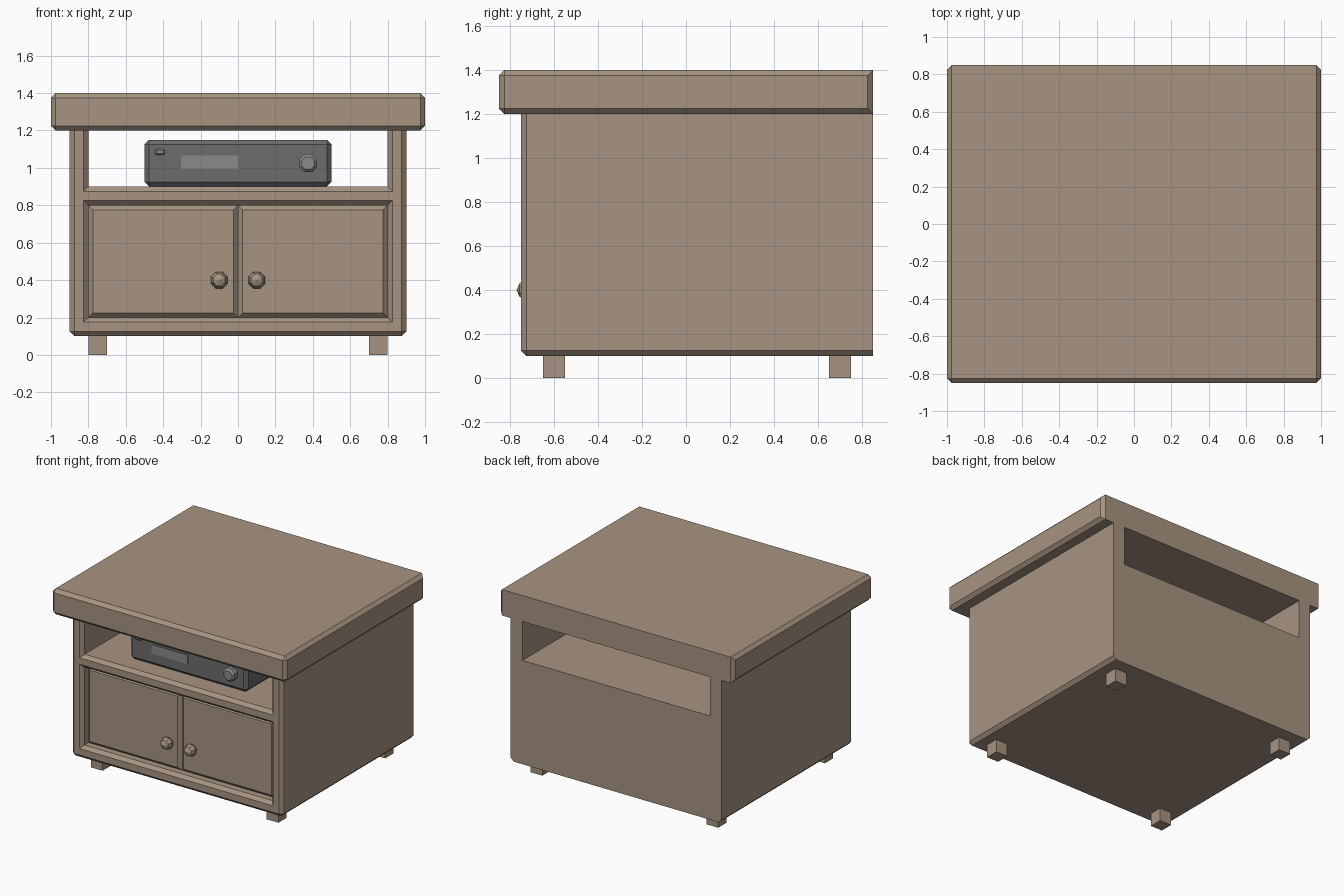
import bpy, bmesh
from math import pi
from mathutils import Matrix

if "Cube" in bpy.data.objects:
    bpy.data.objects.remove(bpy.data.objects["Cube"])


def material(name, rgb):
    m = bpy.data.materials.new(name)
    m.diffuse_color = (*rgb, 1)
    m.use_nodes = True
    m.node_tree.nodes["Principled BSDF"].inputs["Base Color"].default_value = m.diffuse_color
    return m


WOOD = material("wood", (0.386, 0.296, 0.223))
DARK = material("dark_grey", (0.15, 0.15, 0.15))
LIGHT = material("light_grey", (0.26, 0.255, 0.26))


def finish(name, bm, mat):
    bmesh.ops.recalc_face_normals(bm, faces=bm.faces)
    me = bpy.data.meshes.new(name)
    bm.to_mesh(me)
    bm.free()
    ob = bpy.data.objects.new(name, me)
    bpy.context.collection.objects.link(ob)
    if mat:
        me.materials.append(mat)
    return ob


def box(name, lo, hi, mat, bevel=0, keep=lambda a, b: True):
    """Box from lo to hi; edges passing keep(end, end) get a flat chamfer."""
    bm = bmesh.new()
    bmesh.ops.create_cube(bm, size=1)
    for v in bm.verts:
        v.co = [l + (c + 0.5) * (h - l) for l, c, h in zip(lo, v.co, hi)]
    if bevel:
        edges = [e for e in bm.edges if keep(e.verts[0].co, e.verts[1].co)]
        bmesh.ops.bevel(bm, geom=edges, offset=bevel, segments=1, profile=0.5,
                        affect='EDGES', clamp_overlap=True)
    return finish(name, bm, mat)


def flared_cutter(name, x, z0, z1, y_mid, y_end):
    """Opening cutter: straight part plus a 45 degree flare at the front."""
    bm = bmesh.new()
    rings = []
    for y, g in ((y_mid - 0.075, 0.075), (y_mid, 0), (y_end, 0)):
        rings.append([bm.verts.new(p) for p in
                      ((-x - g, y, z0 - g), (x + g, y, z0 - g), (x + g, y, z1 + g), (-x - g, y, z1 + g))])
    for a, b in zip(rings, rings[1:]):
        for i in range(4):
            j = (i + 1) % 4
            bm.faces.new((a[i], a[j], b[j], b[i]))
    bm.faces.new(rings[0])
    bm.faces.new(rings[-1])
    ob = finish(name, bm, WOOD)
    ob.hide_render = True
    ob.hide_viewport = True
    return ob


# Table top: all edges chamfered except the horizontal back ones
box("table_top", (-1, -0.85, 1.2), (1, 0.85, 1.4), WOOD, 0.025,
    lambda a, b: not (a.y > 0.8 and b.y > 0.8 and abs(a.z - b.z) < 0.01))

# Cabinet body, with front and bottom edges chamfered
body = box("cabinet_body", (-0.9, -0.75, 0.1), (0.9, 0.85, 1.2), WOOD, 0.025,
           lambda a, b: not (a.y > 0.8 and b.y > 0.8) and not (a.z > 1.1 and b.z > 1.1))

# Open shelf running through to the back, and the door recess
for cutter in (flared_cutter("shelf_cutter", 0.8, 0.9, 1.4, -0.725, 1.0),
               flared_cutter("door_recess_cutter", 0.8, 0.2, 0.8, -0.725, -0.67)):
    mod = body.modifiers.new(cutter.name, 'BOOLEAN')
    mod.operation = 'DIFFERENCE'
    mod.solver = 'EXACT'
    mod.object = cutter

for side, s in (("left", -1), ("right", 1)):
    # Doors with chamfered front edges
    box(side + "_door", (min(0, 0.8 * s), -0.7, 0.2), (max(0, 0.8 * s), -0.66, 0.8), WOOD, 0.025,
        lambda a, b: a.y < -0.69 and b.y < -0.69)
    # Faceted round door knobs
    bm = bmesh.new()
    bmesh.ops.create_uvsphere(bm, u_segments=8, v_segments=4, radius=0.048,
                              matrix=Matrix.Translation((0.1 * s, -0.722, 0.4))
                              @ Matrix.Rotation(pi / 2, 4, 'X') @ Matrix.Rotation(pi / 8, 4, 'Z'))
    finish(side + "_door_knob", bm, WOOD)
    # Feet
    for end, y in (("front", -0.6), ("back", 0.7)):
        box(f"{end}_{side}_foot", (0.75 * s - 0.05, y - 0.05, 0), (0.75 * s + 0.05, y + 0.05, 0.1), WOOD)

# Stereo receiver on the shelf
box("receiver", (-0.5, -0.61, 0.9), (0.5, 0.2, 1.15), DARK, 0.025,
    lambda a, b: not (a.y > 0 and b.y > 0))
box("receiver_display", (-0.305, -0.615, 0.995), (0, -0.6, 1.065), LIGHT)
box("receiver_button", (-0.445, -0.625, 1.07), (-0.39, -0.6, 1.1), LIGHT, 0.008,
    lambda a, b: a.y < -0.61 or b.y < -0.61)

# Octagonal volume dial: straight barrel with a tapered tip
bm = bmesh.new()
for r1, r2, y, h in ((0.052, 0.052, -0.625, 0.04), (0.052, 0.037, -0.6525, 0.015)):
    bmesh.ops.create_cone(bm, cap_ends=True, segments=8, radius1=r1, radius2=r2, depth=h,
                          matrix=Matrix.Translation((0.375, y, 1.025))
                          @ Matrix.Rotation(pi / 2, 4, 'X') @ Matrix.Rotation(pi / 8, 4, 'Z'))
finish("receiver_dial", bm, LIGHT)
